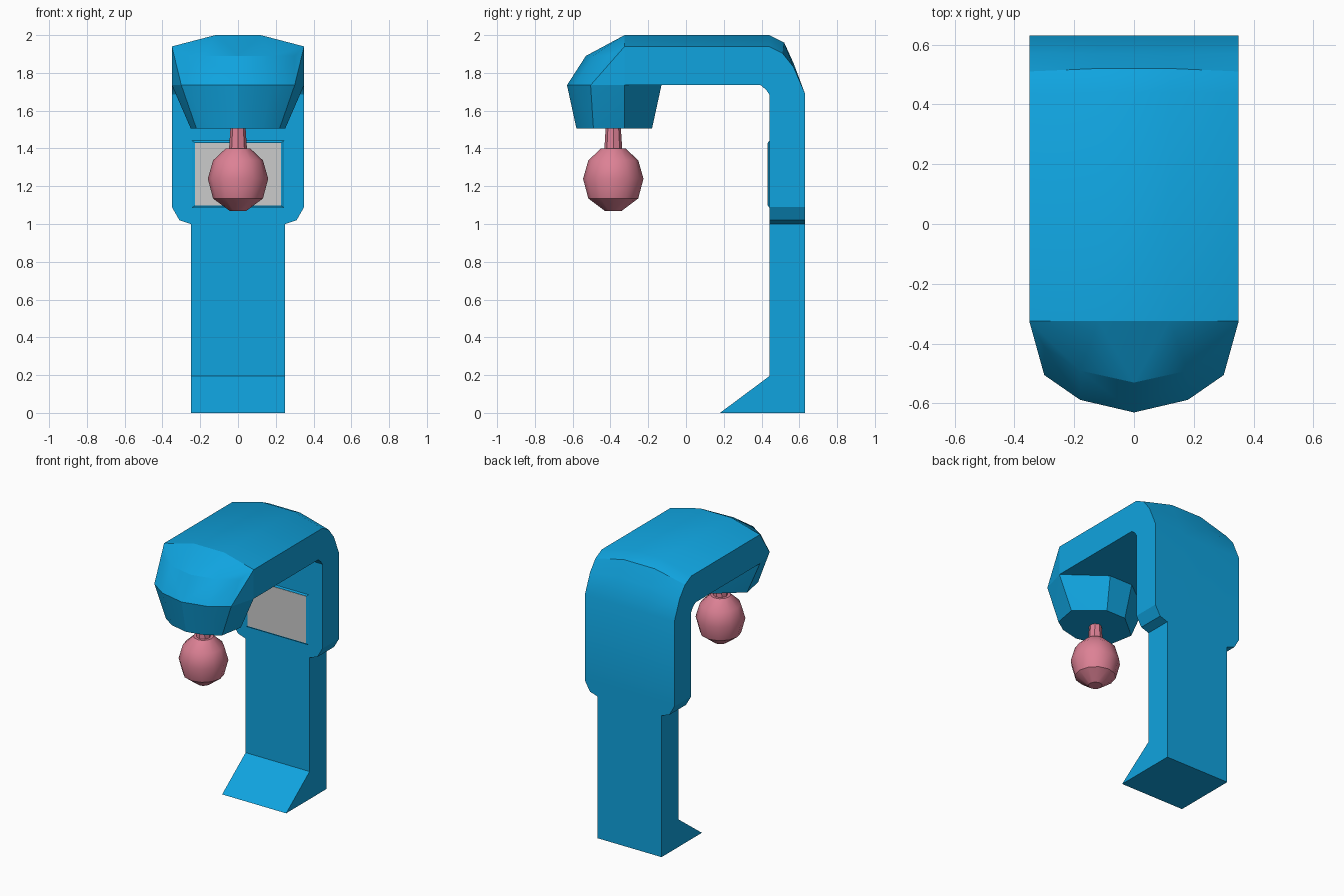
import bpy, bmesh
from math import radians, sin, cos, pi

if "Cube" in bpy.data.objects:
    bpy.data.objects.remove(bpy.data.objects["Cube"])


def material(name, rgb):
    m = bpy.data.materials.new(name)
    m.diffuse_color = (*rgb, 1)
    m.use_nodes = True
    m.node_tree.nodes["Principled BSDF"].inputs["Base Color"].default_value = m.diffuse_color
    return m


BLUE = material("blue_paint", (0.005, 0.37, 0.74))
PINK = material("pink_leather", (0.72, 0.22, 0.30))


def finish(bm, name, mat=None, angle=None):
    me = bpy.data.meshes.new(name)
    bm.to_mesh(me)
    bm.free()
    ob = bpy.data.objects.new(name, me)
    bpy.context.collection.objects.link(ob)
    if mat:
        me.materials.append(mat)
    if angle:
        bpy.ops.object.select_all(action='DESELECT')
        ob.select_set(True)
        bpy.context.view_layer.objects.active = ob
        bpy.ops.object.shade_smooth_by_angle(angle=radians(angle))
    return ob


def loft(rings):
    """Closed rings joined by quads, capped at both ends; returns caps too."""
    bm = bmesh.new()
    vr = [[bm.verts.new(p) for p in r] for r in rings]
    n = len(rings[0])
    for a, b in zip(vr, vr[1:]):
        for i in range(n):
            bm.faces.new((a[i], a[(i + 1) % n], b[(i + 1) % n], b[i]))
    caps = [bm.faces.new(vr[0]), bm.faces.new(vr[-1])]
    bmesh.ops.recalc_face_normals(bm, faces=bm.faces[:])
    return bm, caps


def hull(points, hidden):
    """Convex shell of x-mirrored points, without the hidden joining faces."""
    bm = bmesh.new()
    for p in sorted({(s * x, y, z) for x, y, z in points for s in (1, -1)}):
        bm.verts.new(p)
    bmesh.ops.convex_hull(bm, input=bm.verts[:])
    bmesh.ops.recalc_face_normals(bm, faces=bm.faces[:])
    bmesh.ops.dissolve_limit(bm, angle_limit=radians(2), verts=bm.verts[:], edges=bm.edges[:])
    bm.normal_update()
    dead = [f for f in bm.faces if any(f.normal.dot(d) > 0.99 for d in hidden)]
    bmesh.ops.delete(bm, geom=dead, context='FACES')
    return bm


# Body: arm, bend, wide housing, post and foot in one loft
# each station: half width, crown (y, z), outer edge (y, z), inner side (y, z)
stations = [
    (.35, (-.325, 2.0), (-.325, 1.94), (-.325, 1.735)),
    (.35, (.44, 2.0), (.44, 1.94), (.395, 1.735)),
    (.35, (.52, 1.96), (.51, 1.905), (.425, 1.71)),
    (.35, (.57, 1.85), (.57, 1.83), (.442, 1.685)),
    (.35, (.63, 1.69), (.63, 1.69), (.442, 1.65)),
    (.35, (.63, 1.09), (.63, 1.09), (.442, 1.09)),
    (.31, (.63, 1.02), (.63, 1.02), (.442, 1.02)),
    (.25, (.63, 1.0), (.63, 1.0), (.442, 1.0)),
    (.25, (.63, .195), (.63, .195), (.442, .195)),
    (.25, (.63, 0), (.63, 0), (.18, 0)),
]
bm, caps = loft([[(-w, *e), (-.12, *m), (.12, *m), (w, *e), (w, *i), (-w, *i)]
                 for w, m, e, i in stations])
bmesh.ops.delete(bm, geom=[caps[0]], context='FACES_ONLY')
finish(bm, "body", BLUE, 28)

# Faceted nose at the end of the arm
rim = [(0, -.63), (.18, -.588), (.30, -.505), (.35, -.325)]
brow = [(0, -.53, 1.89), (.18, -.49, 1.89), (.30, -.41, 1.89),
        (.35, -.325, 1.94), (.12, -.325, 2.0)]
finish(hull([(x, y, 1.735) for x, y in rim] + brow, [(0, 1, 0), (0, 0, -1)]),
       "arm_nose", BLUE, 22)

# Tapered socket below the nose
base = [(0, -.58), (.13, -.55), (.22, -.49), (.25, -.325), (.075, -.18)]
finish(hull([(x, y, 1.735) for x, y in rim + [(.09, -.13)]] +
            [(x, y, 1.505) for x, y in base], [(0, 0, 1)]),
       "ball_socket", BLUE, 22)


# Punch ball and its neck
def lathe(profile, n, name, angle):
    bm, _ = loft([[(r * sin(2 * pi * k / n), -.385 - r * cos(2 * pi * k / n), z)
                   for k in range(n)] for r, z in profile])
    finish(bm, name, PINK, angle)


lathe([(.045, 1.07), (.132, 1.135), (.16, 1.24), (.132, 1.337), (.065, 1.40)], 12,
      "punch_ball", 35)
lathe([(.048, 1.39), (.04, 1.51)], 8, "ball_neck", 30)


# Screen surround and grey screen
def panel(y, w, z0, z1):
    return [(-w, y, z0), (w, y, z0), (w, y, z1), (-w, y, z1)]


bm, _ = loft([panel(.445, .25, 1.08, 1.445), panel(.434, .23, 1.097, 1.432)])
finish(bm, "screen_surround", BLUE)
bm, _ = loft([panel(.436, .228, 1.099, 1.43), panel(.432, .228, 1.099, 1.43)])
finish(bm, "screen")
